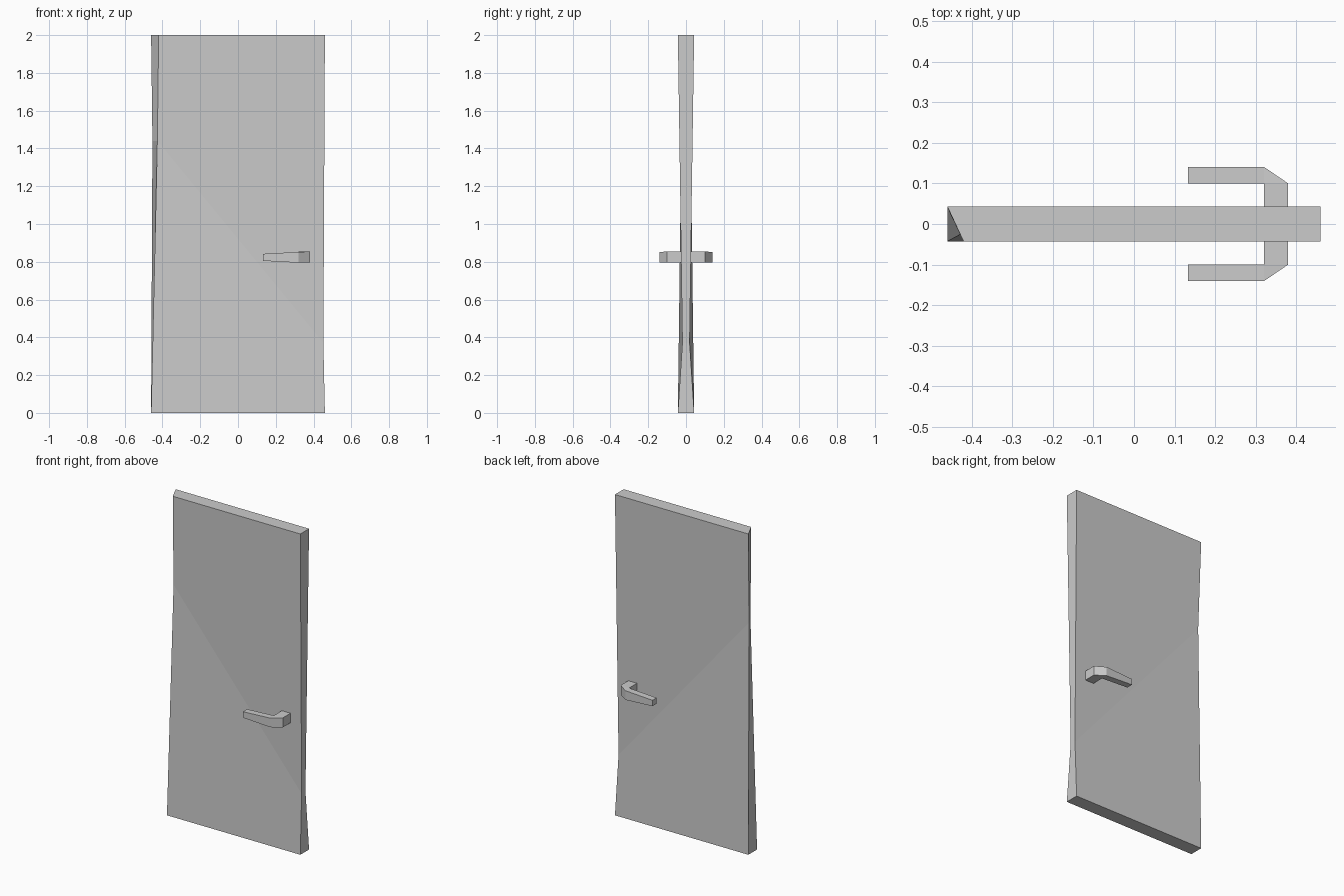
import bpy
import bmesh

if "Cube" in bpy.data.objects:
    bpy.data.objects.remove(bpy.data.objects["Cube"])


def loft(name, rings):
    """Bridge successive four-point rings and cap both ends."""
    bm = bmesh.new()
    loops = [[bm.verts.new(p) for p in ring] for ring in rings]
    for a, b in zip(loops, loops[1:]):
        for i in range(4):
            j = (i + 1) % 4
            bm.faces.new((a[i], a[j], b[j], b[i]))
    bm.faces.new(loops[0][::-1])
    bm.faces.new(loops[-1])
    bmesh.ops.recalc_face_normals(bm, faces=bm.faces[:])
    mesh = bpy.data.meshes.new(name)
    bm.to_mesh(mesh)
    bm.free()
    obj = bpy.data.objects.new(name, mesh)
    bpy.context.collection.objects.link(obj)
    return obj


# Door slab: warped, pinched along a diagonal crease
def slab_ring(left_front, left_back, right, y_left, y_right, z_left, z_right):
    return [(left_front, -y_left, z_left), (right, -y_right, z_right),
            (right, y_right, z_right), (left_back, y_left, z_left)]


loft("door_panel", [
    slab_ring(-0.46, -0.46, 0.46, 0.043, 0.043, 0, 0),
    slab_ring(-0.427, -0.453, 0.452, 0.025, 0.019, 1.44, 0.37),
    slab_ring(-0.42, -0.46, 0.46, 0.043, 0.043, 2, 2),
])

# Lever handle: cross-sections (inner xy, outer xy, z low, z high)
sections = [
    ((0.32, -0.01), (0.38, -0.01), 0.795, 0.854),
    ((0.32, -0.10), (0.38, -0.10), 0.795, 0.854),
    ((0.32, -0.10), (0.32, -0.141), 0.795, 0.852),
    ((0.133, -0.10), (0.133, -0.141), 0.805, 0.842),
]
# The inner corner is shared, so nudge it to keep clean quads
sections[1] = ((0.3201, -0.0999), (0.38, -0.10), 0.795, 0.854)
handle = loft("lever_handles", [
    [(*i, lo), (*o, lo), (*o, hi), (*i, hi)] for i, o, lo, hi in sections
])

# Matching lever on the back of the door
mirror = handle.modifiers.new("back_lever", "MIRROR")
mirror.use_axis = (False, True, False)
mirror.use_mirror_merge = False
